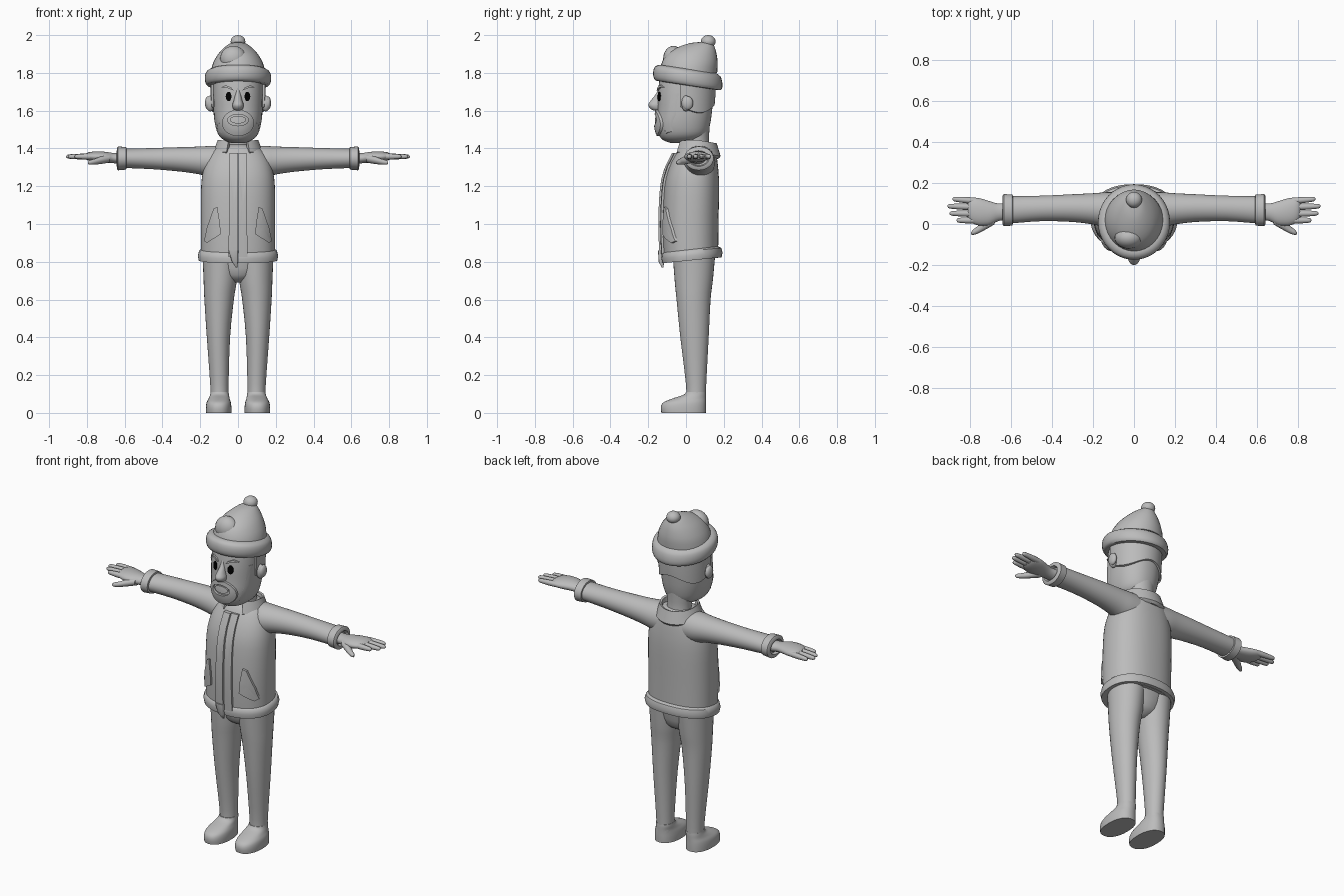
import bpy, bmesh, math
from math import sin, cos, pi, radians
from mathutils import Vector
from mathutils.bvhtree import BVHTree

if "Cube" in bpy.data.objects:
    bpy.data.objects.remove(bpy.data.objects["Cube"])


def material(name, rgb):
    m = bpy.data.materials.new(name)
    m.use_nodes = True
    m.diffuse_color = (*rgb, 1)
    m.node_tree.nodes["Principled BSDF"].inputs["Base Color"].default_value = (*rgb, 1)
    return m


GREY = material("clay grey", (0.5, 0.5, 0.5))
BLACK = material("eye black", (0, 0, 0))


def finish(name, bm, mat=GREY, mirror=False, angle=40):
    bmesh.ops.recalc_face_normals(bm, faces=bm.faces)
    mesh = bpy.data.meshes.new(name)
    bm.to_mesh(mesh)
    bm.free()
    ob = bpy.data.objects.new(name, mesh)
    bpy.context.collection.objects.link(ob)
    mesh.materials.append(mat)
    if mirror:
        ob.modifiers.new("Mirror", 'MIRROR')
    bpy.ops.object.select_all(action='DESELECT')
    ob.select_set(True)
    bpy.context.view_layer.objects.active = ob
    bpy.ops.object.shade_smooth_by_angle(angle=radians(angle))
    return ob


def smooth_rows(rows, steps):
    """Catmull-Rom interpolation between rows of numbers."""
    out = []
    for i in range(len(rows) - 1):
        p = [rows[max(i - 1, 0)], rows[i], rows[i + 1], rows[min(i + 2, len(rows) - 1)]]
        for s in range(steps):
            t = s / steps
            out.append([b + t / 2 * (c - a + t * (2*a - 5*b + 4*c - d + t * (3*(b - c) + d - a)))
                        for a, b, c, d in zip(*p)])
    return out + [rows[-1]]


def loft(name, rows, axis='z', n=32, power=2.0, steps=3, tilt=0, **kw):
    """Skin ovals given as (along, a_min, a_max, b_min, b_max)."""
    bm = bmesh.new()
    rings = []
    for t, a0, a1, b0, b1 in smooth_rows(rows, steps):
        ring = []
        for k in range(n):
            c, s = cos(2 * pi * k / n), sin(2 * pi * k / n)
            a = (a0 + a1) / 2 + (a1 - a0) / 2 * math.copysign(abs(c) ** (2 / power), c)
            b = (b0 + b1) / 2 + (b1 - b0) / 2 * math.copysign(abs(s) ** (2 / power), s)
            co = (a, b, t + tilt * b) if axis == 'z' else (t, a, b)
            ring.append(bm.verts.new(co))
        rings.append(ring)
    for r, q in zip(rings, rings[1:]):
        for k in range(n):
            bm.faces.new((r[k], r[k - 1], q[k - 1], q[k]))
    bm.faces.new(rings[0])
    bm.faces.new(rings[-1])
    return finish(name, bm, **kw)


def ball(name, loc, size, mat=GREY, mirror=False):
    bm = bmesh.new()
    bmesh.ops.create_uvsphere(bm, u_segments=20, v_segments=12, radius=1)
    bmesh.ops.scale(bm, vec=size, verts=bm.verts)
    bmesh.ops.translate(bm, vec=loc, verts=bm.verts)
    return finish(name, bm, mat, mirror)


def plate(name, target, outer, inner=None, thick=0.008, **kw):
    """Thin raised patch laid on the front of a part; outlines are (x, z)."""
    tree = BVHTree.FromPolygons([v.co for v in target.data.vertices],
                                [p.vertices for p in target.data.polygons])
    mid = Vector((0, 0))
    for p in outer:
        mid += Vector(p) / len(outer)
    inner = inner or [mid] * len(outer)
    bm = bmesh.new()
    rings = []
    for f, lift in ((0, -0.01), (0, thick), (0.33, thick), (0.67, thick), (1, thick), (1, -0.01)):
        ring = []
        for p, q in zip(outer, inner):
            x, z = Vector(p).lerp(Vector(q), f)
            hit = tree.ray_cast(Vector((x, -1, z)), Vector((0, 1, 0)))
            y = hit[0].y if hit[0] else 0
            ring.append(bm.verts.new((x, y - lift, z)))
        rings.append(ring)
    for r, q in zip(rings, rings[1:]):
        for k in range(len(r)):
            bm.faces.new((r[k], r[k - 1], q[k - 1], q[k]))
    bmesh.ops.remove_doubles(bm, verts=bm.verts, dist=1e-5)
    return finish(name, bm, **kw)


def oval(x, z, rx, rz, n=28):
    return [(x + rx * cos(2 * pi * k / n), z + rz * sin(2 * pi * k / n)) for k in range(n)]


def dense(pts, per=6):
    return [Vector(pts[i]).lerp(Vector(pts[(i + 1) % len(pts)]), s / per)
            for i in range(len(pts)) for s in range(per)]


# Legs and shoes
loft("trouser_leg", [(.06, .05, .145, 0, .105), (.15, .05, .147, 0, .107), (.4, .042, .165, -.03, .12),
                     (.6, .022, .178, -.05, .13), (.7, .006, .182, -.06, .142), (.84, -.01, .188, -.07, .155)],
     mirror=True)
loft("shoe", [(0, .035, .17, -.13, .105), (.03, .035, .17, -.133, .106), (.055, .038, .166, -.12, .106),
              (.075, .044, .156, -.075, .106), (.095, .048, .148, -.015, .106), (.11, .05, .145, 0, .105)],
     power=2.3, mirror=True)
loft("hips", [(.69, -.03, .03, .0, .08), (.73, -.12, .12, -.05, .13), (.84, -.185, .185, -.07, .155)])

# Jacket body
torso = loft("jacket_body", [(.82, -.195, .195, -.118, .17), (1.0, -.197, .197, -.125, .172),
                             (1.2, -.195, .195, -.115, .175), (1.3, -.18, .18, -.09, .17),
                             (1.37, -.15, .15, -.055, .16), (1.405, -.11, .11, -.03, .145),
                             (1.42, -.06, .06, 0, .13)], power=2.3, n=48)
loft("jacket_hem", [(.805, -.19, .19, -.11, .175), (.805, -.208, .208, -.125, .188),
                    (.83, -.213, .213, -.13, .194), (.855, -.206, .206, -.126, .186),
                    (.865, -.192, .192, -.115, .17)], power=2.3, n=48, steps=1, tilt=.1)
plate("zip_flap", torso, dense([(-.05, .825), (0, .825), (0, 1.375), (-.045, 1.375)], 8), thick=.022)
plate("zip_strip", torso, dense([(.002, .825), (.05, .825), (.045, 1.375), (.002, 1.375)], 8), thick=.012)
loft("flap_tip", [(.77, -.012, -.004, -.128, -.12), (.8, -.032, 0, -.145, -.115),
                  (.86, -.05, 0, -.148, -.11)], power=6, steps=1, n=16)
plate("pocket", torso, dense([(.11, 1.09), (.13, 1.08), (.165, .98), (.18, .91), (.165, .9), (.092, .945), (.095, 1.0)], 4),
      thick=.013, mirror=True)

# Collar: folded band open at the front
bm = bmesh.new()
previous = None
for k in range(33):
    a = radians(-152 + 304 * k / 32)
    rim = []
    for r, z in ((.085, 1.36), (.098, 1.445), (.108, 1.45), (.13, 1.385), (.118, 1.37)):
        x, y = r * sin(a), .06 + r * .95 * cos(a)
        rim.append(bm.verts.new((x, y, z - .17 * (y - .03) - .02 * max(0, -cos(a)))))
    if previous:
        for j in range(len(rim)):
            bm.faces.new((previous[j - 1], previous[j], rim[j], rim[j - 1]))
    if k in (0, 32):
        bm.faces.new(rim)
    previous = rim
finish("collar", bm)

# Arms, cuffs and hands
loft("sleeve", [(.04, .0, .155, 1.24, 1.415), (.13, -.015, .155, 1.245, 1.414), (.2, -.002, .15, 1.262, 1.41),
                (.3, .01, .145, 1.277, 1.407), (.45, .014, .138, 1.29, 1.402), (.61, .002, .135, 1.297, 1.398)],
     axis='x', mirror=True)
loft("cuff", [(.59, .01, .13, 1.3, 1.395), (.592, -.008, .143, 1.288, 1.408), (.635, -.01, .146, 1.284, 1.41),
              (.64, -.003, .138, 1.29, 1.403), (.642, .012, .122, 1.305, 1.388), (.625, .02, .115, 1.31, 1.38)],
     axis='x', steps=1, mirror=True)
loft("palm", [(.61, .02, .105, 1.315, 1.375), (.66, .015, .1, 1.322, 1.376), (.7, -.005, .11, 1.325, 1.382),
              (.75, -.008, .125, 1.328, 1.384), (.79, .005, .128, 1.335, 1.38), (.81, .03, .115, 1.345, 1.37)],
     axis='x', n=24, mirror=True)
for name, y0, y1, tip in (("index", .018, .018, .865), ("middle", .05, .052, .9),
                          ("ring", .082, .087, .91), ("little", .112, .122, .885)):
    rows = []
    for f, r in ((0, .015), (.35, .0155), (.7, .0135), (.93, .0105), (1, .003)):
        y = y0 + (y1 - y0) * f
        rows.append((.765 + (tip - .765) * f, y - r, y + r, 1.357 - r, 1.357 + r))
    loft(name + "_finger", rows, axis='x', n=12, mirror=True)
loft("thumb", [(.68, -.002, .06, 1.325, 1.37), (.72, -.025, .03, 1.318, 1.36), (.76, -.046, -.008, 1.314, 1.345),
               (.785, -.053, -.028, 1.314, 1.338), (.795, -.05, -.042, 1.32, 1.33)],
     axis='x', n=14, mirror=True)

# Neck and head
loft("neck", [(1.36, -.075, .075, -.005, .135), (1.43, -.068, .068, 0, .122), (1.52, -.08, .08, -.02, .125)])
head = loft("head", [(1.43, -.04, .04, -.085, .03), (1.445, -.075, .075, -.122, .07), (1.475, -.105, .105, -.145, .11),
                     (1.53, -.122, .122, -.156, .128), (1.6, -.13, .13, -.15, .138), (1.7, -.132, .132, -.148, .148),
                     (1.8, -.128, .128, -.135, .15)], power=2.2, n=48)

# Hair: shell wrapped round the back and sides of the head
bm = bmesh.new()
cols = []
for k in range(41):
    a = radians(-102 + 204 * k / 40)
    low = 1.605 + .02 * cos(3 * a)
    cols.append([bm.verts.new((r * sin(a), .002 + r * 1.06 * cos(a), z))
                 for r, z in ((.122, low), (.141, low + .005), (.146, 1.69), (.146, 1.79), (.122, 1.79))])
for c, d in zip(cols, cols[1:]):
    for j in range(5):
        bm.faces.new((c[j - 1], c[j], d[j], d[j - 1]))
bm.faces.new(cols[0])
bm.faces.new(cols[-1])
finish("hair", bm)

# Face
ball("ear", (.147, .0, 1.638), (.024, .024, .042), mirror=True)
ball("ear_rim", (.158, .008, 1.64), (.017, .03, .036), mirror=True)
loft("nose", [(1.6, -.01, .01, -.165, -.13), (1.607, -.024, .024, -.185, -.125), (1.63, -.03, .03, -.2, -.12),
              (1.655, -.022, .022, -.185, -.12), (1.69, -.014, .014, -.158, -.12), (1.72, -.008, .008, -.146, -.12)], n=20)
plate("eye", head, oval(.05, 1.675, .015, .025), thick=.005, mat=BLACK, mirror=True)
plate("eyebrow", head, dense([(.025, 1.708), (.035, 1.722), (.065, 1.735), (.09, 1.722), (.065, 1.723)], 3),
      thick=.01, mirror=True)
plate("beard", head, oval(0, 1.535, .085, .07), oval(0, 1.55, .056, .03), thick=.014)
plate("mouth", head, oval(0, 1.552, .043, .02), thick=.009)
plate("sideburn", head, dense([(.12, 1.69), (.129, 1.69), (.124, 1.58), (.105, 1.49), (.085, 1.48), (.105, 1.55)], 4),
      thick=.006, mirror=True)

# Knitted hat with turned-up brim, folded front and bobble
loft("hat_crown", [(1.8, -.145, .145, -.14, .165), (1.85, -.133, .133, -.13, .168), (1.9, -.105, .105, -.1, .162),
                   (1.935, -.072, .072, -.045, .152), (1.957, -.04, .04, .02, .14), (1.963, -.012, .012, .07, .11)])
ball("hat_fold", (-.025, -.066, 1.875), (.07, .055, .068))
loft("hat_brim", [(1.735, -.14, .14, -.14, .16), (1.736, -.163, .163, -.162, .184), (1.755, -.174, .174, -.173, .193),
                  (1.785, -.175, .175, -.173, .191), (1.81, -.165, .165, -.163, .181), (1.822, -.14, .14, -.14, .16)],
     n=40, steps=2, tilt=-.15)
ball("bobble", (0, .118, 1.966), (.039, .039, .034))
